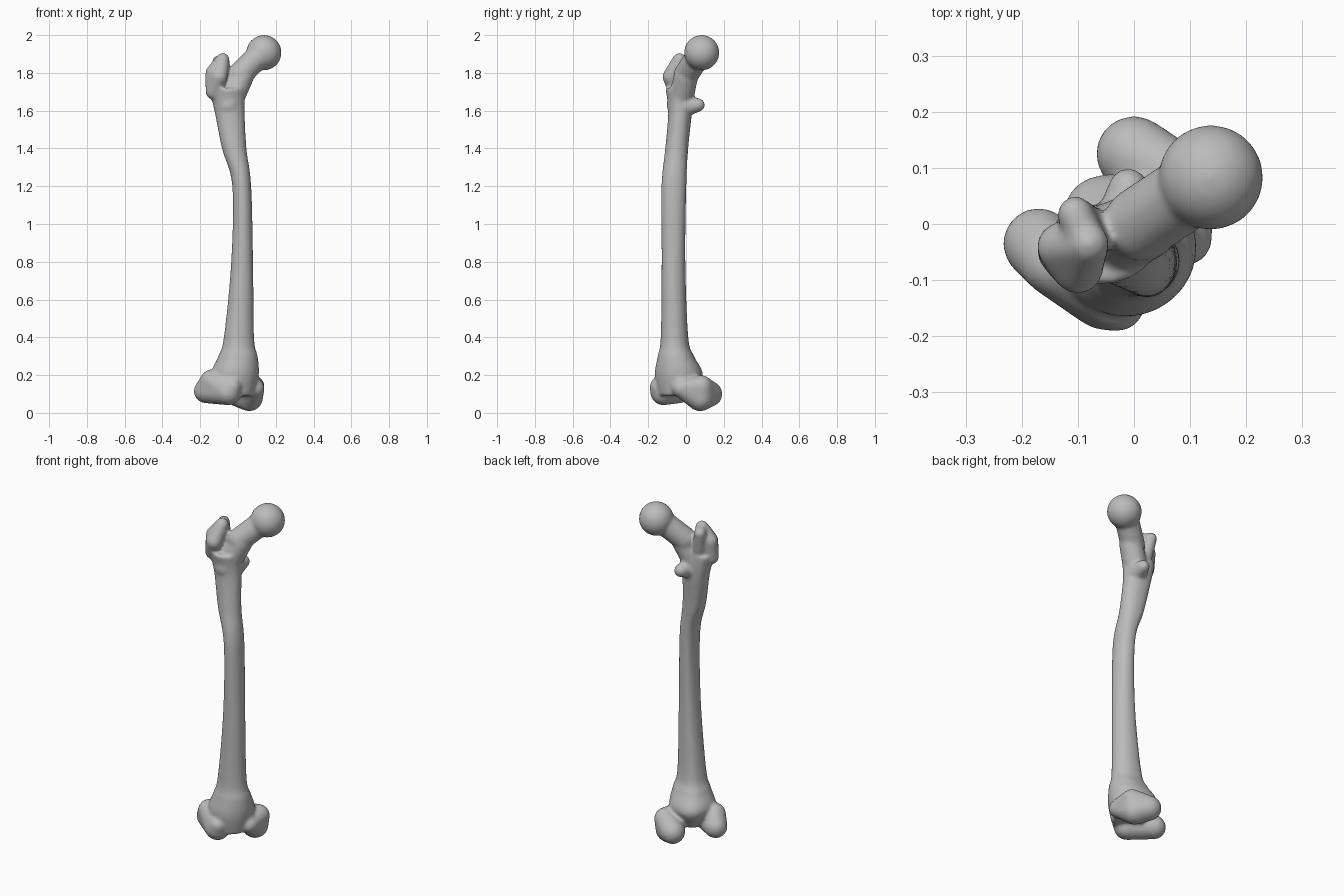
import bpy, bmesh, math
from mathutils import Vector

cube = bpy.data.objects.get("Cube")
if cube:
    bpy.data.objects.remove(cube, do_unlink=True)

bone_grey = bpy.data.materials.new("bone_grey")
bone_grey.use_nodes = True
colour = (0.5, 0.5, 0.5, 1)
bone_grey.diffuse_color = colour
bone_grey.node_tree.nodes["Principled BSDF"].inputs["Base Color"].default_value = colour

HUNDREDTH = 0.01  # measurements below are in hundredths of a unit
parts = []


def finish(name, bm):
    """Scale to units, make the mesh object and collect it for fusing."""
    bmesh.ops.scale(bm, verts=bm.verts, vec=Vector.Fill(3, HUNDREDTH))
    bmesh.ops.recalc_face_normals(bm, faces=bm.faces)
    mesh = bpy.data.meshes.new(name)
    bm.to_mesh(mesh)
    bm.free()
    mesh.materials.append(bone_grey)
    obj = bpy.data.objects.new(name, mesh)
    bpy.context.collection.objects.link(obj)
    parts.append(obj)


def rounded_mass(name, *balls):
    """Convex hull of balls, each given as x, y, z, radius."""
    bm = bmesh.new()
    for x, y, z, radius in balls:
        made = bmesh.ops.create_icosphere(bm, subdivisions=3, radius=radius)
        bmesh.ops.translate(bm, verts=made["verts"], vec=(x, y, z))
    bmesh.ops.delete(bm, geom=bm.edges[:], context="EDGES_FACES")
    bmesh.ops.convex_hull(bm, input=bm.verts[:])
    inside = [v for v in bm.verts if not v.link_faces]
    bmesh.ops.delete(bm, geom=inside, context="VERTS")
    finish(name, bm)


def spline(before, start, end, after, t):
    """Smooth curve from start to end, guided by the neighbouring points."""
    leave, arrive = (end - before) / 2, (after - start) / 2
    bend = 3 * (end - start) - 2 * leave - arrive
    twist = 2 * (start - end) + leave + arrive
    return start + t * (leave + t * (bend + t * twist))


def ridged_tube(name, *stations, sides=40, steps=6):
    """Tube through z, centre x, centre y, half width, half depth stations."""
    points = [Vector(s) for s in stations]
    padded = [points[0], *points, points[-1]]
    rows = [spline(*padded[i:i + 4], s / steps)
            for i in range(len(points) - 1) for s in range(steps)]
    rows.append(points[-1])
    ridge_angle = math.radians(125)
    bm = bmesh.new()
    rings = []
    for z, x, y, half_width, half_depth in rows:
        ring = []
        for side in range(sides):
            angle = math.tau * side / sides
            swell = 1 + 0.12 * max(0, math.cos(angle - ridge_angle)) ** 10
            ring.append(bm.verts.new((x + swell * half_width * math.cos(angle),
                                      y + swell * half_depth * math.sin(angle), z)))
        rings.append(ring)
    for low, high in zip(rings, rings[1:]):
        for side in range(sides):
            bm.faces.new((low[side - 1], low[side], high[side], high[side - 1]))
    bm.faces.new(rings[0])
    bm.faces.new(rings[-1])
    finish(name, bm)


# Shaft, bowed and flaring at both ends, with a ridge along the back
ridged_tube("shaft",
            (9, 0, -6, 8, 8), (20, -1.5, -4, 12.5, 12.5), (30, 0, -5.5, 10.4, 9.5),
            (40, 0.5, -6.2, 8, 7.2), (80, 2.2, -6.7, 5.8, 6.2), (120, 2, -6.5, 5, 6.5),
            (140, -2, -5, 6.5, 6), (160, -4.5, -3.2, 8, 6.2), (172, -6, -4, 9.5, 7))

# Ball and neck
rounded_mass("head", (13.7, 8.3, 190.7, 9.4))
rounded_mass("upper_neck", (10, 6, 188, 6.6), (1, 0, 179, 6.6))
rounded_mass("lower_neck", (2, 0, 178, 6.4), (-5, -3.5, 163, 6.8))

# Trochanters
rounded_mass("greater_trochanter", (-13, -5, 170, 4.2), (-10, -8, 178, 4.5),
             (-13, -4, 180, 4.3), (-8, -3.5, 187, 3.6))
rounded_mass("trochanter_crest", (-10.5, 1.8, 186, 3.2), (-8, -4, 186, 3.5),
             (-8, -1, 173, 4))
rounded_mass("lesser_trochanter", (-1, 6.4, 163, 3.6), (-2, -1, 162, 5.5))

# Condyles and the groove between them
rounded_mass("outer_condyle", (-17, -3.5, 11.5, 6.4), (-5, -12, 11, 7),
             (-14, -7, 17, 6), (-3, -14.2, 14, 5))
rounded_mass("inner_condyle", (0, 12.5, 10, 6.8), (6, 7.5, 8, 7.2),
             (8, 8, 14, 6), (9, -2.5, 13, 5))
rounded_mass("kneecap_groove", (-2, -11, 15, 5), (8, -2, 15, 4.5), (0, -7, 27, 7))

# Fuse the parts into one smooth bone
bpy.ops.object.select_all(action="DESELECT")
for part in parts:
    part.select_set(True)
femur = parts[0]
bpy.context.view_layer.objects.active = femur
bpy.ops.object.join()
femur.name = "thigh_bone"
fuse = femur.modifiers.new("fuse", "REMESH")
fuse.mode = "VOXEL"
fuse.voxel_size = 0.008
soften = femur.modifiers.new("soften", "SMOOTH")
soften.iterations = 10
for modifier in ("fuse", "soften"):
    bpy.ops.object.modifier_apply(modifier=modifier)
bpy.ops.object.shade_smooth()
